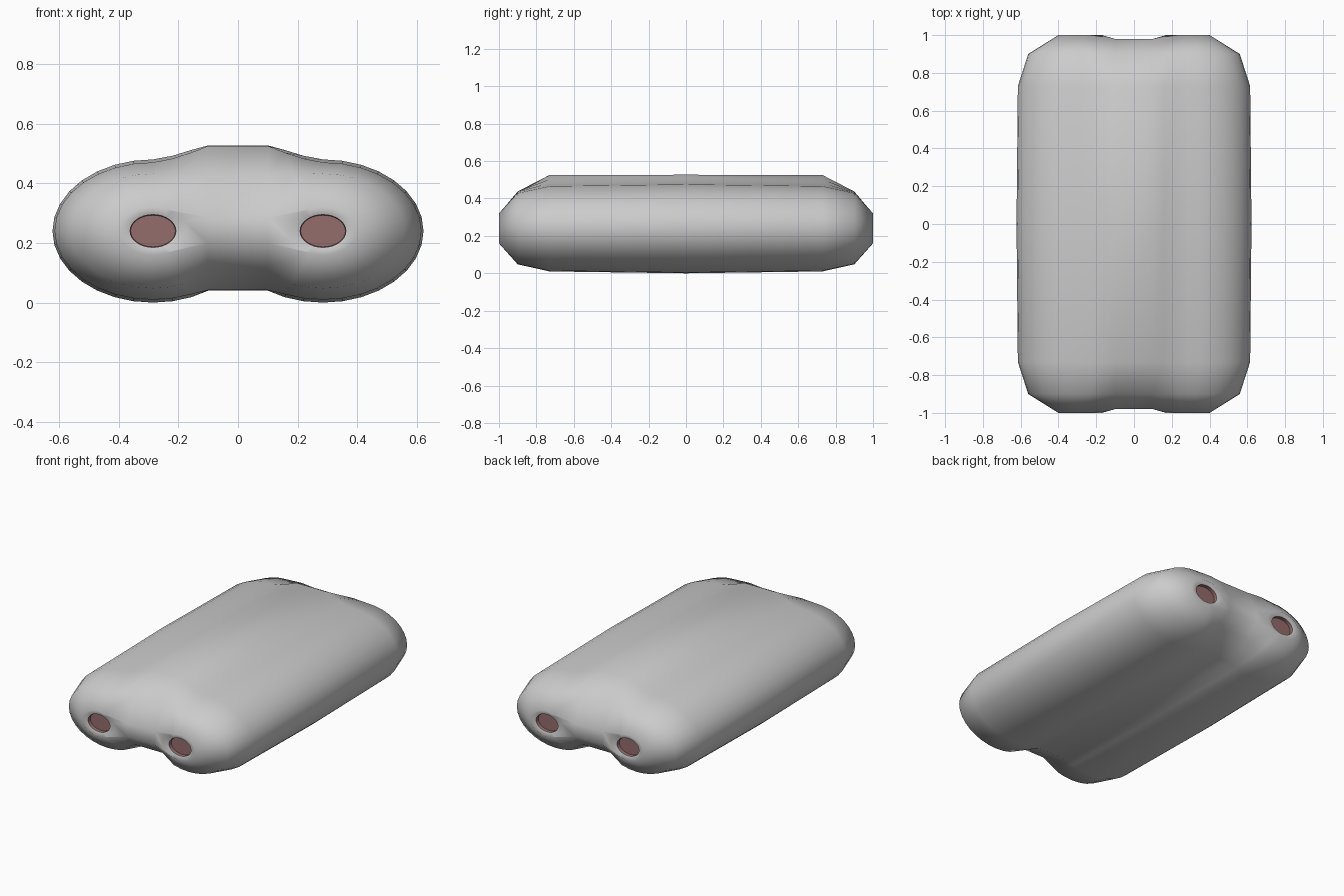
import bpy, bmesh
from math import cos, sin, pi

if "Cube" in bpy.data.objects:
    bpy.data.objects.remove(bpy.data.objects["Cube"])

N = 32                 # sides of each lobe
CX, CZ = 0.285, 0.24   # lobe centre

# y, lobe half width, lobe half height, ridge lift, bridge top, bridge bottom, bridge y
half = [(1.0, 0.115, 0.08, 0.0, 0.285, 0.20, 0.98),
        (0.9, 0.275, 0.192, 0.4, 0.43, 0.12, 0.90),
        (0.73, 0.33, 0.23, 1.0, 0.525, 0.042, 0.73)]
middle = (0.0, 0.337, 0.24, 1.0, 0.527, 0.04, 0.0)
rings = [(-r[0],) + r[1:6] + (-r[6],) for r in half] + [middle] + half[::-1]


def ellipse(k, y, a, b):
    t = 2 * pi * k / N
    return (CX + a * cos(t), y, CZ + b * sin(t))


def mirror(p):
    return (-p[0], p[1], p[2])


def section(y, a, b, lift, top, bottom, by):
    """Closed dumbbell cross-section: right half, then its mirror."""
    right = [(0.1, by, top)]
    for k in range(10, -11, -1):
        x, yy, z = ellipse(k, y, a, b)
        z += lift * {10: 0.05, 9: 0.017}.get(k, 0)
        right.append((x, yy, z))
    right.append((0.1, by, bottom))
    return right + [mirror(p) for p in reversed(right)]


# Twin-lobed shell, lofted along y
bm = bmesh.new()
loops = [[bm.verts.new(p) for p in section(*r)] for r in rings]
n = len(loops[0])
for l0, l1 in zip(loops, loops[1:]):
    for i in range(n):
        j = (i + 1) % n
        bm.faces.new((l0[i], l0[j], l1[j], l1[i]))

# Ends: a rim around each opening and a web between the lobes
for ring, loop in ((rings[0], loops[0]), (rings[-1], loops[-1])):
    y, a, b = ring[:3]
    bm.faces.new((loop[0], loop[22], loop[23], loop[45]))
    for left in (False, True):
        put = (lambda p: bm.verts.new(mirror(p))) if left else bm.verts.new
        side = [loop[n - 1 - i] if left else loop[i] for i in range(23)]
        inner = [put(ellipse(k, y, a, b)) for k in range(11, 22)]
        outer = side[1:22][::-1] + inner          # k = -10 .. 21
        hole = [put(ellipse(k, y * 0.99, 0.077, 0.055)) for k in range(-10, 22)]
        for i in range(N):
            j = (i + 1) % N
            bm.faces.new((outer[i], outer[j], hole[j], hole[i]))
        bm.faces.new([side[0], side[1]] + inner + [side[21], side[22]])
bmesh.ops.recalc_face_normals(bm, faces=bm.faces)


def make_object(name, bm, smooth):
    me = bpy.data.meshes.new(name)
    bm.to_mesh(me)
    bm.free()
    for p in me.polygons:
        p.use_smooth = smooth
    ob = bpy.data.objects.new(name, me)
    bpy.context.collection.objects.link(ob)
    return ob


make_object("shell", bm, True)

# Dark shallow openings at both ends
dark = bpy.data.materials.new("dark_red")
dark.diffuse_color = (0.30, 0.15, 0.15, 1)
dark.use_nodes = True
dark.node_tree.nodes["Principled BSDF"].inputs["Base Color"].default_value = dark.diffuse_color
for end, s in (("front", -1), ("back", 1)):
    for side, m in (("left", -1), ("right", 1)):
        bm = bmesh.new()
        rim = [bm.verts.new((m * p[0], p[1], p[2])) for p in
               (ellipse(k, s * 0.99, 0.077, 0.055) for k in range(N))]
        bed = [bm.verts.new((m * p[0], p[1], p[2])) for p in
               (ellipse(k, s * 0.97, 0.075, 0.053) for k in range(N))]
        for i in range(N):
            j = (i + 1) % N
            bm.faces.new((rim[i], rim[j], bed[j], bed[i]))
        floor = bm.faces.new(bed)
        bmesh.ops.recalc_face_normals(bm, faces=bm.faces)
        floor.normal_update()
        if floor.normal.y * s < 0:
            bmesh.ops.reverse_faces(bm, faces=bm.faces)
        make_object(f"{end}_{side}_opening", bm, False).data.materials.append(dark)
